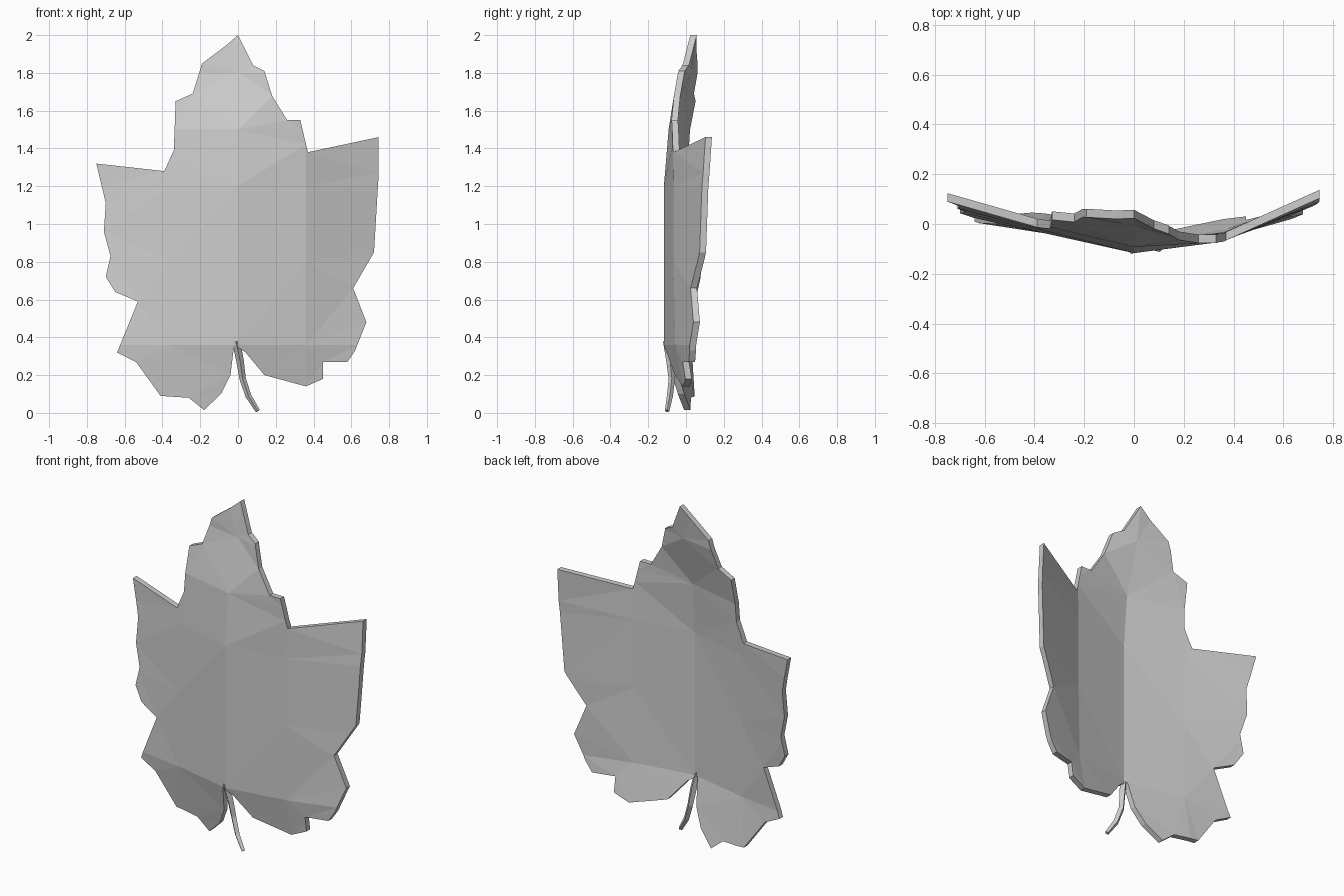
import bpy, bmesh
from mathutils import Vector

if "Cube" in bpy.data.objects:
    bpy.data.objects.remove(bpy.data.objects["Cube"])

# Leaf outline (x, z), clockwise from the tip
OUTLINE = [(0, 2), (.08, 1.84), (.14, 1.81), (.18, 1.68), (.26, 1.55), (.33, 1.55),
           (.37, 1.38), (.745, 1.46), (.745, 1.27), (.72, .85), (.61, .66), (.68, .48),
           (.62, .33), (.58, .27), (.45, .27), (.45, .18), (.36, .14), (.14, .2),
           (.04, .32), (-.02, .36), (-.04, .2), (-.09, .1), (-.18, .015), (-.26, .08),
           (-.41, .09), (-.54, .27), (-.64, .32), (-.53, .59), (-.65, .64), (-.7, .72),
           (-.675, .83), (-.71, .96), (-.7, 1.11), (-.75, 1.32), (-.39, 1.28),
           (-.34, 1.39), (-.33, 1.65), (-.24, 1.69), (-.19, 1.85), (-.07, 1.94)]

# Coarse depth grid describing the cupped blade (rows by z, columns by x)
XS = [-.75, -.36, 0, .36, .75]
ZS = [0, .36, .8, 1.2, 1.5, 1.8, 2]
DEPTH = [[.06, .04, -.02, .03, .08],
         [.04, -.02, -.10, -.04, .07],
         [.08, -.02, -.10, -.05, .10],
         [.105, -.01, -.10, -.05, .105],
         [.11, .01, -.075, -.055, .125],
         [.10, .07, .01, -.08, .10],
         [.08, .06, .04, 0, .08]]


def cell(values, v):
    i = max(k for k in range(len(values) - 1) if k == 0 or v >= values[k])
    return i, min(1, max(0, (v - values[i]) / (values[i + 1] - values[i])))


def depth(x, z):
    i, s = cell(XS, x)
    j, t = cell(ZS, z)
    low = DEPTH[j][i] * (1 - s) + DEPTH[j][i + 1] * s
    high = DEPTH[j + 1][i] * (1 - s) + DEPTH[j + 1][i + 1] * s
    return low * (1 - t) + high * t


def cut(bm, point, normal):
    bmesh.ops.bisect_plane(bm, geom=bm.verts[:] + bm.edges[:] + bm.faces[:],
                           plane_co=point, plane_no=normal, dist=1e-4)


# Leaf blade: inset outline, cut along the grid, with a bevelled rim on both sides
bm = bmesh.new()
face = bm.faces.new([bm.verts.new((x, 0, z)) for x, z in OUTLINE])
bmesh.ops.inset_region(bm, faces=[face], thickness=.03, use_boundary=True,
                       use_even_offset=True)
for x in XS[1:-1]:
    cut(bm, (x, 0, 0), (1, 0, 0))
for z in ZS[1:-1]:
    cut(bm, (0, 0, z), (0, 0, 1))
bmesh.ops.triangulate(bm, faces=bm.faces[:])
inner = [v for v in bm.verts if not v.is_boundary]
for v in bm.verts:
    v.co.y = depth(v.co.x, v.co.z)
copy = bmesh.ops.duplicate(bm, geom=bm.verts[:] + bm.edges[:] + bm.faces[:])
back = [g for g in copy["geom"] if isinstance(g, bmesh.types.BMVert) and not g.is_boundary]
for v in inner:
    v.co.y -= .017
for v in back:
    v.co.y += .017
bmesh.ops.remove_doubles(bm, verts=bm.verts[:], dist=1e-4)
bmesh.ops.recalc_face_normals(bm, faces=bm.faces[:])
mesh = bpy.data.meshes.new("leaf_blade")
bm.to_mesh(mesh)
bm.free()
bpy.context.collection.objects.link(bpy.data.objects.new("leaf_blade", mesh))

# Stem: four-sided tapering tube swept along a curved path
PATH = [(-.01, -.1, .38, .022), (.01, -.085, .28, .02), (.025, -.075, .18, .017),
        (.055, -.085, .09, .016), (.105, -.1, .01, .012)]
bm = bmesh.new()
rings = []
for k, (x, y, z, r) in enumerate(PATH):
    a, b = Vector(PATH[max(k - 1, 0)][:3]), Vector(PATH[min(k + 1, len(PATH) - 1)][:3])
    side = (b - a).cross(Vector((0, 1, 0))).normalized()
    up = side.cross(b - a).normalized()
    rings.append([bm.verts.new(Vector((x, y, z)) + d * r) for d in (side, up, -side, -up)])
for r0, r1 in zip(rings, rings[1:]):
    for k in range(4):
        bm.faces.new((r0[k], r0[(k + 1) % 4], r1[(k + 1) % 4], r1[k]))
bm.faces.new(rings[0])
bm.faces.new(rings[-1])
bmesh.ops.recalc_face_normals(bm, faces=bm.faces[:])
mesh = bpy.data.meshes.new("stem")
bm.to_mesh(mesh)
bm.free()
bpy.context.collection.objects.link(bpy.data.objects.new("stem", mesh))
